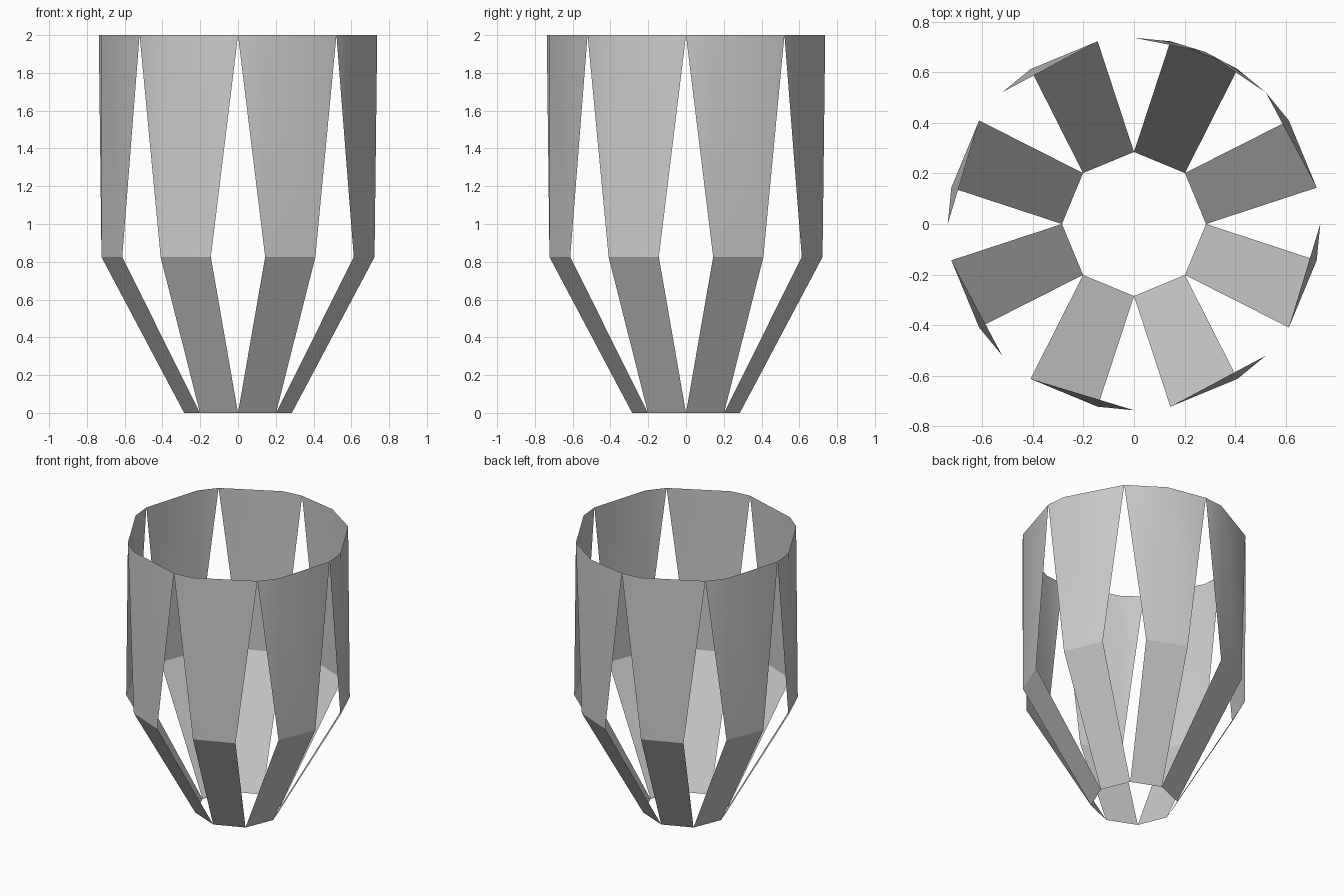
import bpy
import bmesh
from math import cos, sin, radians

cube = bpy.data.objects.get("Cube")
if cube:
    bpy.data.objects.remove(cube, do_unlink=True)

COUNT = 8
STEP = 360 / COUNT
BASE_R, BODY_R = 0.285, 0.737
WAIST_Z, TOP_Z = 0.825, 2.0

grey = bpy.data.materials.new("plain_grey")
grey.use_nodes = True
colour = (0.6, 0.6, 0.6, 1)
grey.diffuse_color = colour
grey.node_tree.nodes["Principled BSDF"].inputs["Base Color"].default_value = colour


def ring_point(bm, radius, angle, z):
    a = radians(angle)
    return bm.verts.new((radius * cos(a), radius * sin(a), z))


# Each petal is a sloped foot strip and a wide upright panel
bm = bmesh.new()
for i in range(COUNT):
    start = i * STEP
    # One panel bends at its middle, the others near their first side
    bend = STEP / 2 if i == 1 else STEP / 4
    foot = [ring_point(bm, BASE_R, start + a, 0) for a in (0, STEP)]
    waist = [ring_point(bm, BODY_R, start + a, WAIST_Z) for a in (STEP / 4, STEP * 3 / 4)]
    rim = [ring_point(bm, BODY_R, start + a, TOP_Z) for a in (0, bend, STEP)]
    bm.faces.new((foot[0], foot[1], waist[1], waist[0]))
    bm.faces.new((rim[0], waist[0], rim[1]))
    bm.faces.new((waist[0], waist[1], rim[1]))
    bm.faces.new((waist[1], rim[2], rim[1]))

# Neighbouring petals meet at their foot and rim corners
bmesh.ops.remove_doubles(bm, verts=bm.verts, dist=0.0001)
mesh = bpy.data.meshes.new("petal_cup")
bm.to_mesh(mesh)
bm.free()
mesh.materials.append(grey)
cup = bpy.data.objects.new("petal_cup", mesh)
bpy.context.collection.objects.link(cup)

# Smooth panels with a sharp crease at the waist
bpy.context.view_layer.objects.active = cup
cup.select_set(True)
bpy.ops.object.shade_smooth_by_angle(angle=radians(26))
